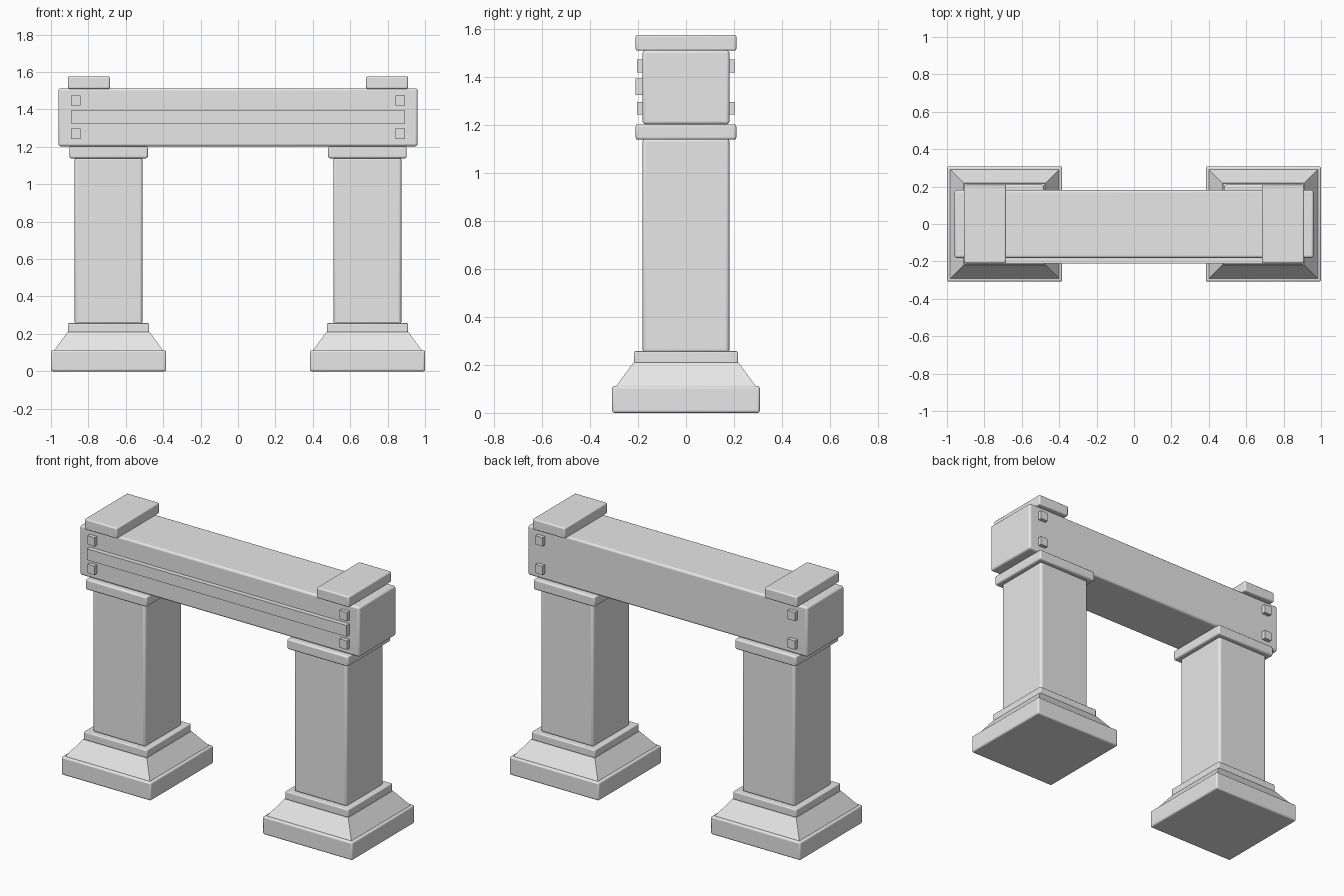
import bpy, bmesh, math

cube = bpy.data.objects.get("Cube")
if cube:
    bpy.data.objects.remove(cube, do_unlink=True)

STONE = (0.8, 0.8, 0.8, 1.0)
stone = bpy.data.materials.new("pale_grey_stone")
stone.use_nodes = True
stone.diffuse_color = STONE
stone.node_tree.nodes["Principled BSDF"].inputs["Base Color"].default_value = STONE


def block(name, x, y, z, bevel=0.0, top_scale=1.0):
    """Box spanning the (min, max) ranges, optionally tapered and bevelled."""
    bm = bmesh.new()
    bmesh.ops.create_cube(bm, size=1)
    for v in bm.verts:
        taper = top_scale if v.co.z > 0 else 1.0
        v.co.x *= (x[1] - x[0]) * taper
        v.co.y *= (y[1] - y[0]) * taper
        v.co.z *= z[1] - z[0]
    mesh = bpy.data.meshes.new(name)
    bm.to_mesh(mesh)
    bm.free()
    mesh.materials.append(stone)
    obj = bpy.data.objects.new(name, mesh)
    obj.location = (sum(x) / 2, sum(y) / 2, sum(z) / 2)
    bpy.context.collection.objects.link(obj)
    bpy.ops.object.select_all(action="DESELECT")
    obj.select_set(True)
    bpy.context.view_layer.objects.active = obj
    if bevel:
        mod = obj.modifiers.new("soft_edges", "BEVEL")
        mod.width = bevel
        mod.segments = 3
        bpy.ops.object.shade_smooth_by_angle(angle=math.radians(40))
    return obj


def square(name, cx, half, z, bevel=0.0, top_scale=1.0):
    return block(name, (cx - half, cx + half), (-half, half), z, bevel, top_scale)


for side, s in (("left", 1), ("right", -1)):
    cx = s * 0.692
    # Stepped pedestal
    square(side + "_plinth", cx, 0.308, (0, 0.112), 0.01)
    square(side + "_plinth_slope", cx, 0.292, (0.11, 0.21), 0, 0.75)
    square(side + "_base_collar", cx, 0.217, (0.207, 0.257), 0.006)
    # Shaft and capital
    square(side + "_pillar", cx, 0.181, (0.25, 1.145), 0.014)
    square(side + "_capital", cx, 0.21, (1.139, 1.203), 0.01)
    # Slab above the beam end
    slab_x = s * 0.797
    block(side + "_top_slab", (slab_x - 0.112, slab_x + 0.112),
          (-0.21, 0.21), (1.51, 1.576), 0.008)
    # Square studs on both faces of the beam
    for face, f in (("front", -1), ("back", 1)):
        for level, z in (("upper", 1.447), ("lower", 1.27)):
            block(f"{side}_{face}_{level}_stud", (s * 0.867 - 0.025, s * 0.867 + 0.025),
                  sorted((f * 0.17, f * 0.205)), (z - 0.027, z + 0.027))

# Lintel with its raised front strip
block("beam", (-0.96, 0.96), (-0.181, 0.181), (1.203, 1.512), 0.012)
block("beam_front_strip", (-0.892, 0.892), (-0.21, -0.17), (1.325, 1.395))
